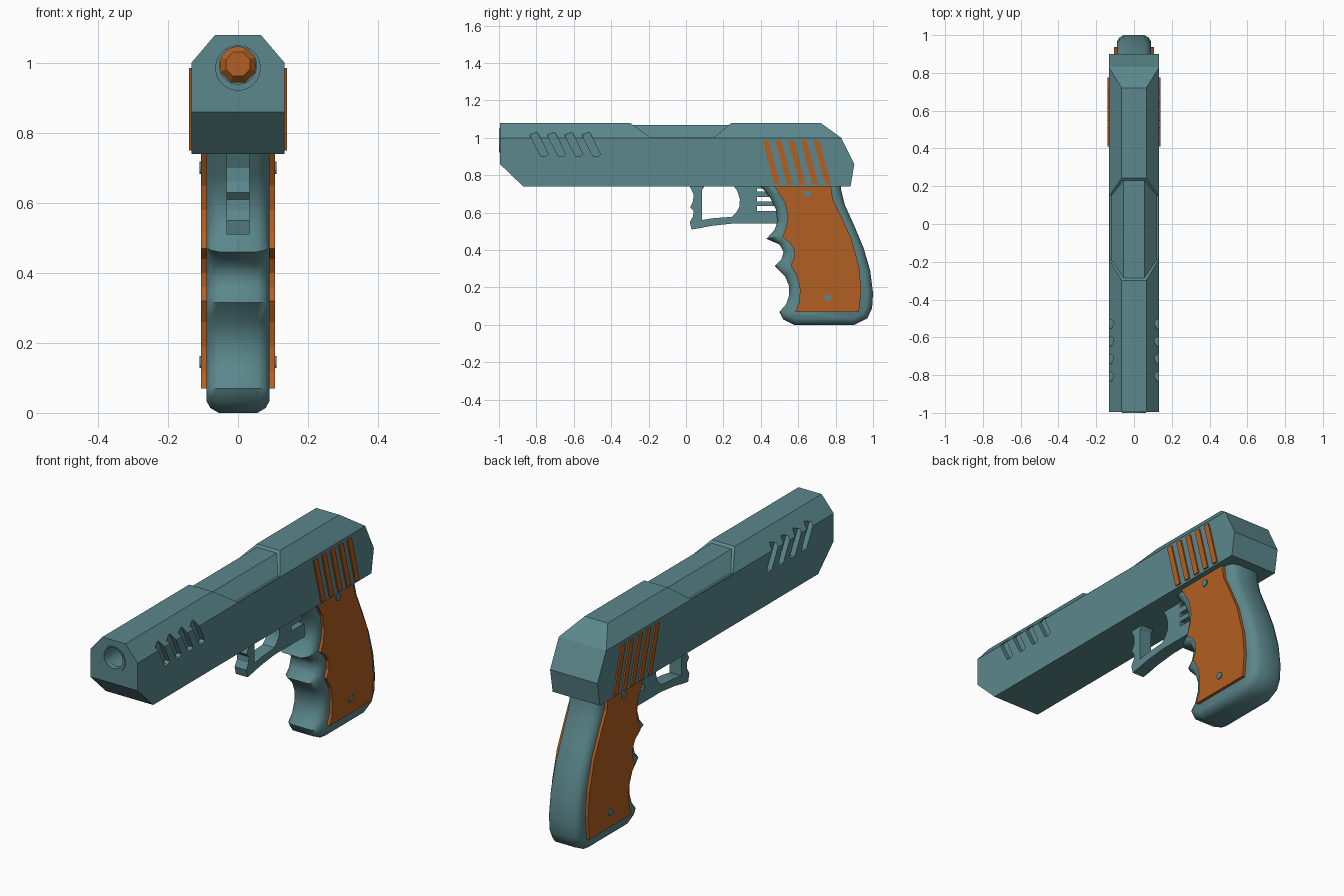
import bpy, bmesh, math
from mathutils import Vector

if "Cube" in bpy.data.objects:
    bpy.data.objects.remove(bpy.data.objects["Cube"])


def material(name, rgb):
    m = bpy.data.materials.new(name)
    m.diffuse_color = (*rgb, 1)
    m.use_nodes = True
    m.node_tree.nodes["Principled BSDF"].inputs["Base Color"].default_value = m.diffuse_color
    return m


TEAL = material("teal", (0.105, 0.245, 0.262))
ORANGE = material("orange", (0.45, 0.115, 0.016))


def loft(name, rings, mat, smooth=None):
    """Solid through rings of equal point count, capped at both ends."""
    bm = bmesh.new()
    loops = [[bm.verts.new(p) for p in r] for r in rings]
    n = len(loops[0])
    for a, b in zip(loops, loops[1:]):
        for i in range(n):
            j = (i + 1) % n
            bm.faces.new((a[i], a[j], b[j], b[i]))
    bm.faces.new(loops[0][::-1])
    bm.faces.new(loops[-1])
    bmesh.ops.recalc_face_normals(bm, faces=bm.faces)
    me = bpy.data.meshes.new(name)
    bm.to_mesh(me)
    bm.free()
    me.materials.append(mat)
    ob = bpy.data.objects.new(name, me)
    bpy.context.collection.objects.link(ob)
    if smooth:
        activate(ob)
        bpy.ops.object.shade_smooth_by_angle(angle=math.radians(smooth))
    return ob


def activate(ob):
    bpy.ops.object.select_all(action='DESELECT')
    ob.select_set(True)
    bpy.context.view_layer.objects.active = ob


def side_prism(name, pts, x0, x1, mat, smooth=None):
    """Side outline (y, z) extruded along x."""
    return loft(name, [[(x, y, z) for y, z in pts] for x in (x0, x1)], mat, smooth)


def front_prism(name, pts, y0, y1, mat):
    """Front outline (x, z) extruded along y."""
    return loft(name, [[(x, y, z) for x, z in pts] for y in (y0, y1)], mat)


def boolean(ob, cutter, op='DIFFERENCE'):
    activate(ob)
    mod = ob.modifiers.new("cut", 'BOOLEAN')
    mod.object, mod.operation, mod.solver = cutter, op, 'EXACT'
    bpy.ops.object.modifier_apply(modifier=mod.name)
    bpy.data.objects.remove(cutter)


def circle(r, cz, n=24):
    return [(r * math.cos(math.tau * (i + .5) / n), cz + r * math.sin(math.tau * (i + .5) / n))
            for i in range(n)]


def inset(pts, d):
    """Move a closed outline inwards by d."""
    area = sum(a[0] * b[1] - b[0] * a[1] for a, b in zip(pts, pts[1:] + pts[:1]))
    s = 1 if area > 0 else -1
    out = []
    for i, p in enumerate(pts):
        p = Vector(p)
        e1 = (p - Vector(pts[i - 1])).normalized()
        e2 = (Vector(pts[(i + 1) % len(pts)]) - p).normalized()
        n1, n2 = Vector((-e1.y, e1.x)) * s, Vector((-e2.y, e2.x)) * s
        m = (n1 + n2) / max(1 + n1.dot(n2), 0.6)
        out.append(tuple(p + m * d))
    return out


# Slide: side outline crossed with a chamfered section
slide = side_prism("slide", [(-.995, .86), (-.87, .74), (.88, .74), (.9, .86),
                             (.83, 1.0), (.72, 1.08), (-.995, 1.08)], -.2, .2, TEAL)
boolean(slide, front_prism("section", [(-.133, .7), (.133, .7), (.133, 1.0), (.065, 1.08),
                                       (-.065, 1.08), (-.133, 1.0)], -1.2, 1.2, TEAL), 'INTERSECT')

# Lowered port across the top
boolean(slide, side_prism("port_cut", [(-.313, 1.09), (-.19, 1.003), (.15, 1.003), (.255, 1.09)],
                          -.3, .3, TEAL))
front_prism("port_cover", [(-.122, .95), (.122, .95), (.122, 1.0), (.056, 1.07),
                           (-.056, 1.07), (-.122, 1.0)], -.285, .24, TEAL)

for s in (-1, 1):
    # Slanted front vents
    for i in range(4):
        y = -.835 + i * .093
        boolean(slide, side_prism("vent_cut", [(y, 1.015), (y + .04, 1.033), (y + .098, .912),
                                               (y + .085, .9), (y + .06, .9)],
                                  s * .108, s * .2, TEAL))
    # Slanted rear grip ribs
    for i in range(5):
        y = .41 + i * .068
        side_prism("slide_rib", [(y, .985), (y + .032, .985), (y + .094, .75), (y + .062, .75)],
                   s * .12, s * .14, ORANGE)

# Bored muzzle with a thin collar and a coloured plug deep inside
boolean(slide, front_prism("bore_cut", circle(.056, .99), -1.2, -.76, TEAL))
collar = front_prism("muzzle_collar", circle(.065, .985), -1.0, -.97, TEAL)
boolean(collar, front_prism("collar_cut", circle(.053, .992), -1.2, -.9, TEAL))
loft("barrel_plug", [[(x, y, z) for x, z in circle(r, .996, 8)]
                     for r, y in ((.037, -.8), (.056, -.78), (.056, -.74))], ORANGE)

# Grip: finger-grooved outline with rounded rims
grip = [(.58, 0), (.52, .03), (.5, .07), (.535, .11), (.552, .16), (.55, .21), (.53, .26),
        (.475, .315), (.51, .35), (.522, .39), (.5, .43), (.43, .46), (.475, .51), (.49, .56),
        (.48, .62), (.45, .68), (.4, .74), (.38, .78), (.83, .78), (.83, .72), (.85, .64),
        (.9, .53), (.95, .41), (.985, .29), (1.0, .17), (.995, .09), (.97, .035), (.9, 0)]
layers = [(-.09, .034), (-.079, .014), (-.055, 0), (.055, 0), (.079, .014), (.09, .034)]
loft("grip", [[(x, y, z) for y, z in inset(grip, d)] for x, d in layers], TEAL, 40)

# Grip panels and their rivets
panel = [(.585, .07), (.605, .12), (.61, .19), (.595, .26), (.56, .32), (.58, .36), (.578, .4),
         (.555, .44), (.515, .47), (.535, .52), (.545, .58), (.53, .65), (.5, .7), (.475, .74),
         (.775, .74), (.785, .67), (.825, .59), (.885, .46), (.925, .31), (.937, .19), (.925, .07)]
for s in (-1, 1):
    side_prism("grip_panel", panel, s * .08, s * .105, ORANGE)
    for y, z in ((.65, .7), (.757, .145)):
        side_prism("panel_rivet", [(y + a, b) for a, b in circle(.018, z, 12)],
                   s * .09, s * .11, TEAL)

# Trigger guard: wavy front post and bottom bar
side_prism("guard_post", [(.03, .51), (.02, .55), (.038, .58), (.04, .61), (.022, .63),
                          (.038, .66), (.04, .7), (.015, .75), (.105, .75), (.085, .72),
                          (.085, .56), (.09, .52)], -.033, .033, TEAL)
side_prism("guard_bar", [(.03, .51), (.14, .53), (.25, .542), (.54, .542), (.54, .58),
                         (.25, .578), (.14, .57), (.07, .558)], -.033, .033, TEAL)

# Trigger with a hollow front face, and the rods behind it
side_prism("trigger", [(.25, .75), (.275, .715), (.288, .67), (.285, .63), (.268, .6),
                       (.24, .572), (.38, .572), (.38, .75)], -.033, .033, TEAL, 30)
for z0, z1 in ((.73, .75), (.683, .712), (.635, .66), (.57, .61)):
    side_prism("trigger_rod", [(.37, z0), (.53, z0), (.53, z1), (.37, z1)], -.033, .033, TEAL)
